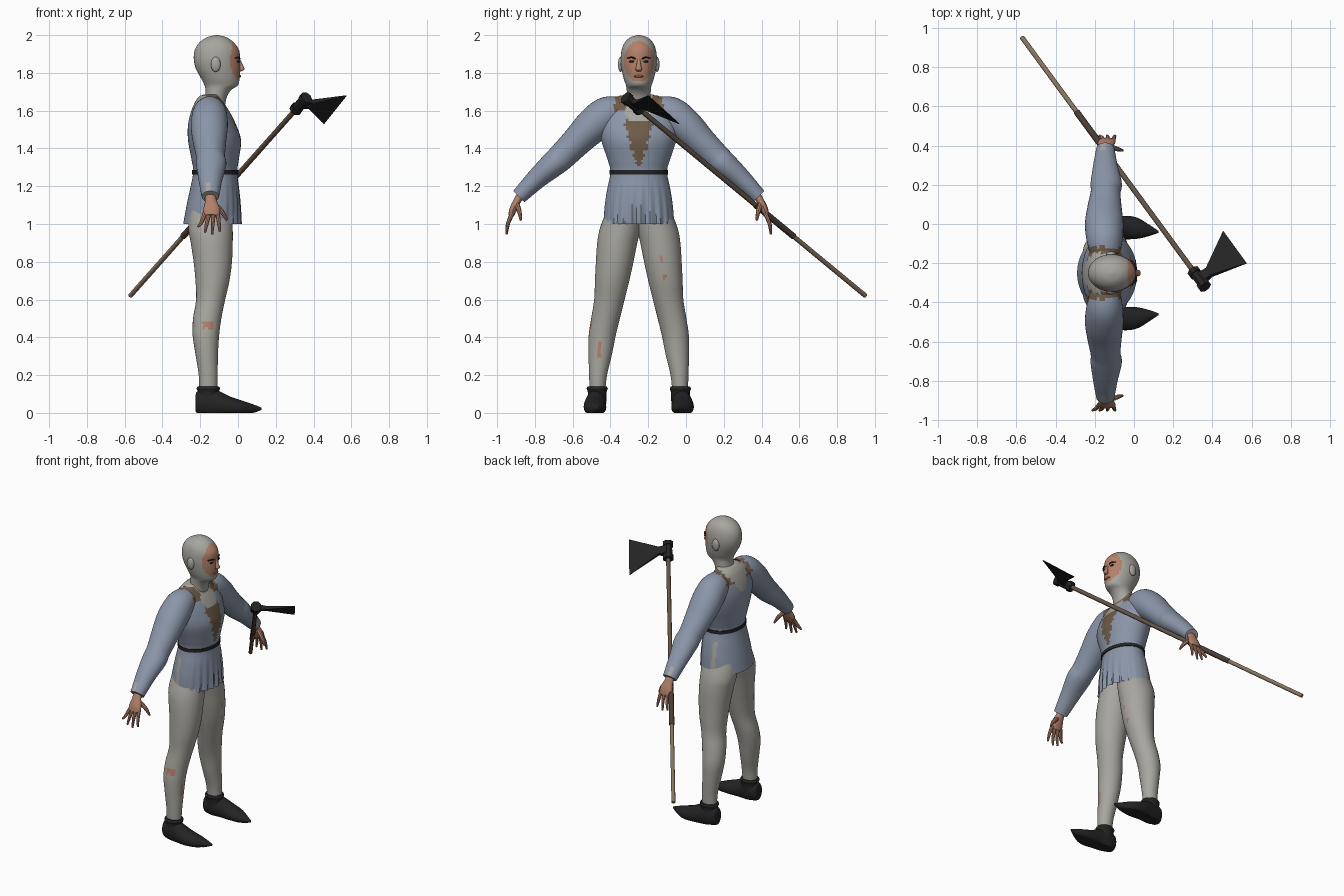
import bpy, bmesh, math
from mathutils import Vector

CY = -0.25                     # side-to-side middle of the figure
X, Y, Z = Vector((1, 0, 0)), Vector((0, 1, 0)), Vector((0, 0, 1))


def material(name, rgb):
    m = bpy.data.materials.new(name)
    m.diffuse_color = (*rgb, 1)
    return m


CLOTH = material("grey_cloth", (0.39, 0.38, 0.345))
BLUE = material("blue_wool", (0.26, 0.305, 0.40))
BROWN = material("brown_lining", (0.16, 0.105, 0.065))
SKIN = material("skin", (0.45, 0.22, 0.145))
BLACK = material("black_leather", (0.017, 0.017, 0.018))
TAN = material("tan_wood", (0.24, 0.175, 0.115))
WOOD = material("dark_wood", (0.125, 0.085, 0.06))
GRIP = material("grip_wrap", (0.07, 0.045, 0.035))
LIPS = material("lips", (0.30, 0.11, 0.08))


def finish(name, bm, mats, rule=None, angle=40):
    bmesh.ops.recalc_face_normals(bm, faces=bm.faces)
    for f in bm.faces:
        f.smooth = True
        if rule:
            f.material_index = rule(f.calc_center_median())
    me = bpy.data.meshes.new(name)
    bm.to_mesh(me)
    bm.free()
    ob = bpy.data.objects.new(name, me)
    bpy.context.collection.objects.link(ob)
    for m in mats:
        me.materials.append(m)
    bpy.context.view_layer.objects.active = ob
    ob.select_set(True)
    bpy.ops.object.shade_smooth_by_angle(angle=math.radians(angle))
    ob.select_set(False)
    return ob


def spline(p, steps):
    """Smooth curve through rows of numbers."""
    out = []
    for i in range(len(p) - 1):
        a, b, c, d = p[max(i - 1, 0)], p[i], p[i + 1], p[min(i + 2, len(p) - 1)]
        for k in range(steps):
            t = k / steps
            out.append([0.5 * (2 * q + (r - o) * t + (2 * o - 5 * q + 4 * r - s) * t * t
                               + (3 * q - o - 3 * r + s) * t ** 3)
                        for o, q, r, s in zip(a, b, c, d)])
    return out + [list(p[-1])]


def loft(name, rows, mats, u=X, v=None, seg=24, steps=4, caps=True, rule=None, shape=None, angle=40):
    """Rows are x, offset from middle, z, radius along u, radius along v."""
    rows = spline(rows, steps)
    mid = [Vector((r[0], CY + r[1], r[2])) for r in rows]
    bm = bmesh.new()
    rings = []
    for i, r in enumerate(rows):
        t = (mid[min(i + 1, len(mid) - 1)] - mid[max(i - 1, 0)]).normalized()
        uu = u if v else (u - t * u.dot(t)).normalized()
        vv = v or t.cross(uu)
        ring = []
        for k in range(seg):
            a = 2 * math.pi * k / seg
            p = mid[i] + uu * r[3] * math.cos(a) + vv * r[4] * math.sin(a)
            ring.append(bm.verts.new(shape(p, a) if shape else p))
        rings.append(ring)
    for a, b in zip(rings, rings[1:]):
        for k in range(seg):
            bm.faces.new((a[k], a[k - 1], b[k - 1], b[k]))
    if caps:
        bm.faces.new(rings[0])
        bm.faces.new(rings[-1])
    return finish(name, bm, mats, rule, angle)


def upright(rows):
    """Rows z, back x, front x, half width -> loft rows."""
    return [((b + f) / 2, 0, z, (f - b) / 2, w) for z, b, f, w in rows]


def blob(name, loc, size, mat):
    bm = bmesh.new()
    bmesh.ops.create_uvsphere(bm, u_segments=16, v_segments=10, radius=1)
    for w in bm.verts:
        w.co = Vector((w.co.x * size[0] + loc[0], w.co.y * size[1] + loc[1] + CY, w.co.z * size[2] + loc[2]))
    return finish(name, bm, [mat])


# Tunic: wool, torn lining round the neck and down the chest, undershirt
def tunic_rule(c):
    y, z = abs(c.y - CY), c.z
    jag = 0.008 * math.sin(c.x * 90 + z * 130)
    if c.x > -0.12:
        if z > 1.55 and y < 0.065 + jag:
            return 1
        if 1.31 < z <= 1.56 and y < 0.075 * ((z - 1.31) / 0.25) ** 0.6 + jag:
            return 2
    if c.x < -0.17 and z > 1.53 and y < 0.08 * (z - 1.5) / 0.12 + jag:
        return 1
    if z > 1.60 and y < 0.135 + jag:
        return 2
    if z < 1.22 and y > 0.14 and -0.17 < c.x < -0.145:
        return 1
    return 0


def skirt_folds(p, a):
    t = max(0, 1.24 - p.z) / 0.24
    p.x += 0.009 * t * math.sin(22 * a) * max(0, math.cos(a))
    return p


TUNIC = [BLUE, CLOTH, BROWN]
loft("tunic", upright([
    (1.0, -0.29, 0.012, 0.188), (1.10, -0.272, 0.01, 0.18), (1.18, -0.255, 0.005, 0.168),
    (1.275, -0.237, -0.004, 0.15), (1.34, -0.246, 0.004, 0.165), (1.44, -0.264, 0.016, 0.198),
    (1.52, -0.265, -0.008, 0.21), (1.59, -0.25, -0.042, 0.195), (1.65, -0.225, -0.08, 0.15),
    (1.68, -0.20, -0.095, 0.10)]), TUNIC, v=Y, seg=96, steps=6, caps=False,
    rule=tunic_rule, shape=skirt_folds)
loft("neck_cover", upright([(1.60, -0.23, -0.075, 0.12), (1.665, -0.212, -0.09, 0.105),
                            (1.685, -0.185, -0.09, 0.075)]), [CLOTH], v=Y)
loft("belt", upright([(1.263, -0.243, 0.002, 0.155), (1.285, -0.243, 0.002, 0.155)]),
     [BLACK], v=Y, seg=48, steps=1)


# Head in a close hood with an open face
def head_rule(c):
    y, z = c.y - CY, c.z
    return 1 if c.x > -0.05 and (y / 0.08) ** 2 + ((z - 1.862) / 0.108) ** 2 < 1 else 0


loft("head", upright([
    (1.62, -0.20, -0.07, 0.075), (1.675, -0.175, -0.058, 0.064), (1.71, -0.172, -0.035, 0.064),
    (1.735, -0.178, 0.0, 0.068), (1.77, -0.195, 0.008, 0.08), (1.82, -0.222, 0.012, 0.091),
    (1.87, -0.234, 0.010, 0.096), (1.92, -0.229, 0.006, 0.091), (1.96, -0.205, -0.022, 0.075),
    (1.988, -0.165, -0.06, 0.045), (2.0, -0.118, -0.105, 0.006)]), [CLOTH, SKIN], v=Y, seg=64, steps=6,
    rule=head_rule)
loft("nose", [(0.002, 0, 1.875, 0.008, 0.008), (0.016, 0, 1.84, 0.011, 0.012),
              (0.02, 0, 1.818, 0.014, 0.017), (0.01, 0, 1.808, 0.006, 0.01)], [SKIN], v=Y, seg=12)
blob("mouth", (0.006, 0, 1.782), (0.01, 0.026, 0.007), LIPS)

# Axe shaft endpoints
BUTT, TOP = Vector((-0.57, 0.95 - CY, 0.62)), Vector((0.358, -0.315 - CY, 1.665))


def shaft(name, a, b, r, mat, seg=12):
    rows = [(*BUTT.lerp(TOP, t), r, r) for t in (a, b)]
    return loft(name, rows, [mat], seg=seg, steps=1)


def leg_rule(c):
    y = c.y - CY
    marks = ((-0.08, -0.105, 0.82), (-0.06, 0.12, 0.82), (-0.06, 0.135, 0.72), (-0.115, -0.21, 0.31),
             (-0.115, -0.21, 0.35), (-0.22, -0.21, 0.46), (-0.16, -0.25, 0.46))
    return int(any(abs(c.x - mx) < 0.03 and abs(y - my) < 0.009 and abs(c.z - mz) < 0.02
                   for mx, my, mz in marks))


def shoe_floor(p, a):
    p.z = max(p.z, 0)
    return p


for s, side in ((1, "left"), (-1, "right")):
    # Face details
    blob(side + "_eye", (0.001, s * 0.037, 1.86), (0.008, 0.015, 0.006), BLACK)
    brow = [(0.006, s * 0.016, 1.873, 0.006, 0.004), (0.004, s * 0.036, 1.882, 0.006, 0.004),
            (-0.012, s * 0.06, 1.878, 0.005, 0.003)]
    loft(side + "_brow", brow, [BLACK], seg=8)
    blob(side + "_ear", (-0.118, s * 0.096, 1.845), (0.026, 0.014, 0.04), CLOTH)

    # Sleeve with a slightly baggy elbow
    loft(side + "_sleeve", [
        (-0.148, s * 0.09, 1.60, 0.075, 0.075), (-0.15, s * 0.17, 1.578, 0.092, 0.095),
        (-0.152, s * 0.25, 1.515, 0.098, 0.092), (-0.15, s * 0.33, 1.435, 0.088, 0.08),
        (-0.145, s * 0.41, 1.355, 0.076, 0.073), (-0.142, s * 0.455, 1.315, 0.08, 0.068),
        (-0.146, s * 0.54, 1.24, 0.064, 0.055), (-0.146, s * 0.635, 1.145, 0.046, 0.042)],
        TUNIC, seg=36, steps=6, rule=tunic_rule)

    # Hand with spread fingers
    loft(side + "_palm", [
        (-0.146, s * 0.615, 1.165, 0.03, 0.024), (-0.144, s * 0.642, 1.125, 0.03, 0.02),
        (-0.14, s * 0.664, 1.08, 0.044, 0.02), (-0.14, s * 0.676, 1.045, 0.042, 0.015)], [SKIN], seg=16)
    for n, (x0, x1, z1) in zip(("little", "ring", "middle", "index"), (
            (-0.174, -0.212, 0.985), (-0.152, -0.175, 0.955), (-0.13, -0.137, 0.945), (-0.108, -0.096, 0.96))):
        loft(f"{side}_{n}_finger", [
            (x0, s * 0.668, 1.06, 0.012, 0.012), ((x0 + x1) / 2, s * 0.69, 1.01, 0.0105, 0.0105),
            (x1, s * 0.70, z1, 0.006, 0.006)], [SKIN], seg=8, steps=3)
    loft(side + "_thumb", [(-0.125, s * 0.645, 1.105, 0.014, 0.014), (-0.085, s * 0.632, 1.065, 0.013, 0.012),
                           (-0.058, s * 0.625, 1.02, 0.006, 0.006)], [SKIN], seg=8, steps=3)

    # Legs: z, back, front, inner and outer offset
    leg = [(0.11, -0.205, -0.11, 0.178, 0.26), (0.20, -0.208, -0.108, 0.168, 0.263),
           (0.31, -0.225, -0.106, 0.142, 0.266), (0.41, -0.24, -0.10, 0.122, 0.265),
           (0.50, -0.238, -0.088, 0.10, 0.252), (0.60, -0.222, -0.068, 0.075, 0.236),
           (0.70, -0.225, -0.045, 0.05, 0.232), (0.80, -0.235, -0.032, 0.028, 0.227),
           (0.90, -0.25, -0.028, 0.008, 0.22), (0.98, -0.262, -0.028, -0.01, 0.205),
           (1.10, -0.25, -0.03, -0.02, 0.16), (1.2, -0.22, -0.04, -0.02, 0.13)]
    loft(side + "_leg", [((b + f) / 2, s * (i + o) / 2, z, (f - b) / 2, (o - i) / 2)
                         for z, b, f, i, o in leg], [CLOTH, SKIN], v=Y, seg=48, steps=6, rule=leg_rule)

    # Pointed shoe and ankle cuff
    loft(side + "_shoe", [
        (-0.226, s * 0.222, 0.05, 0.02, 0.03), (-0.215, s * 0.222, 0.055, 0.042, 0.06),
        (-0.16, s * 0.224, 0.052, 0.052, 0.075), (-0.10, s * 0.23, 0.045, 0.055, 0.07),
        (-0.04, s * 0.232, 0.032, 0.06, 0.054), (0.02, s * 0.228, 0.026, 0.053, 0.04),
        (0.075, s * 0.218, 0.022, 0.03, 0.025), (0.125, s * 0.21, 0.022, 0.005, 0.006)],
        [BLACK], u=Y, v=Z, shape=shoe_floor)
    loft(side + "_shoe_cuff", [(-0.157, s * 0.222, 0.06, 0.062, 0.05), (-0.157, s * 0.22, 0.11, 0.056, 0.05),
                               (-0.157, s * 0.22, 0.128, 0.062, 0.056), (-0.157, s * 0.22, 0.14, 0.056, 0.05)],
         [BLACK], v=Y)

# Axe shaft, wrapped grip and socket
shaft("shaft_lower", 0, 0.32, 0.0125, TAN)
shaft("shaft_grip", 0.30, 0.46, 0.0165, GRIP)
shaft("shaft_upper", 0.45, 1.0, 0.0135, WOOD)
shaft("axe_socket", 0.945, 1.005, 0.028, BLACK, 8)
for i, t in enumerate((0.94, 0.99)):
    shaft(f"socket_band_{i + 1}", t, t + 0.015, 0.034, BLACK, 8)

# Axe blade: flared wedge, thick at the socket and thin at the edge
axis = (TOP - BUTT).normalized()
eye = BUTT.lerp(TOP, 0.975) + Y * CY
upper, lower = Vector((0.575, -0.20, 1.68)), Vector((0.455, -0.035, 1.53))
out = (upper + lower) / 2 - eye
side_dir = axis.cross(out).normalized()
out = (out - axis * out.dot(axis)).normalized()
neck = eye + out * 0.06
outline = [(eye + axis * 0.03, 0.02), (neck + axis * 0.022, 0.012), (upper, 0.002),
           (lower, 0.002), (neck - axis * 0.03, 0.012), (eye - axis * 0.03, 0.02)]
bm = bmesh.new()
a = [bm.verts.new(p + side_dir * h) for p, h in outline]
b = [bm.verts.new(p - side_dir * h) for p, h in outline]
for i, j, k, m in ((0, 1, 4, 5), (1, 2, 3, 4)):
    bm.faces.new((a[i], a[j], a[k], a[m]))
    bm.faces.new((b[m], b[k], b[j], b[i]))
for k in range(6):
    bm.faces.new((a[k], a[k - 1], b[k - 1], b[k]))
finish("axe_blade", bm, [BLACK], angle=20)
